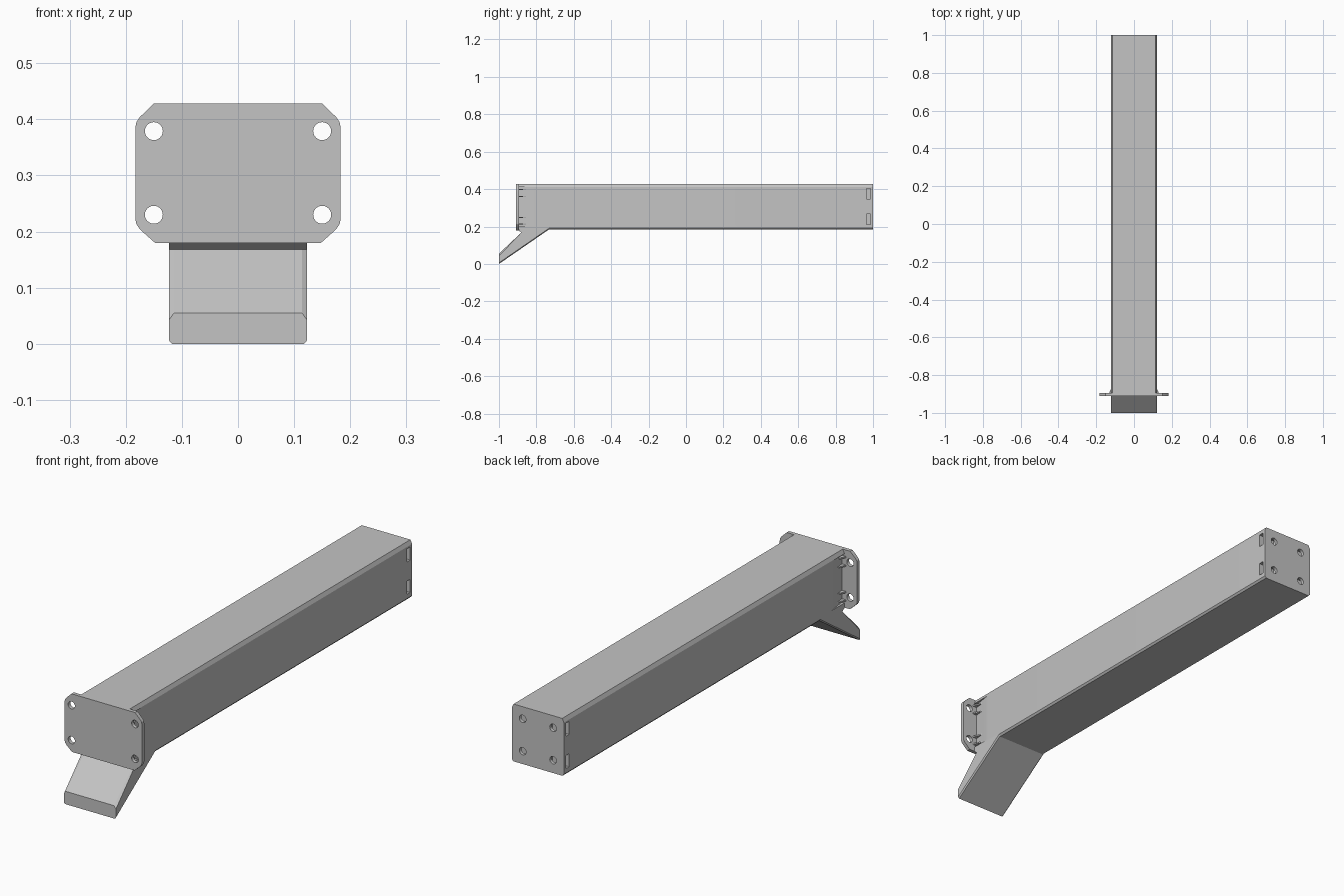
import bpy, bmesh, math

cube = bpy.data.objects.get("Cube")
if cube:
    bpy.data.objects.remove(cube, do_unlink=True)

grey = bpy.data.materials.new("plain grey")
grey.use_nodes = True
GREY = (0.55, 0.55, 0.55, 1)
grey.diffuse_color = GREY
grey.node_tree.nodes["Principled BSDF"].inputs["Base Color"].default_value = GREY


def prism(name, profile, axis, lo, hi):
    """Extrude a 2D profile along one axis between lo and hi."""
    place = {"x": lambda p, a: (a, p[0], p[1]),
             "y": lambda p, a: (p[0], a, p[1]),
             "z": lambda p, a: (p[0], p[1], a)}[axis]
    bm = bmesh.new()
    ends = [[bm.verts.new(place(p, a)) for p in profile] for a in (lo, hi)]
    for ring in ends:
        bm.faces.new(ring)
    n = len(profile)
    for i in range(n):
        j = (i + 1) % n
        bm.faces.new((ends[0][i], ends[0][j], ends[1][j], ends[1][i]))
    bmesh.ops.recalc_face_normals(bm, faces=bm.faces[:])
    mesh = bpy.data.meshes.new(name)
    bm.to_mesh(mesh)
    bm.free()
    mesh.materials.append(grey)
    obj = bpy.data.objects.new(name, mesh)
    bpy.context.collection.objects.link(obj)
    return obj


def rect(x0, x1, y0, y1):
    return [(x0, y0), (x1, y0), (x1, y1), (x0, y1)]


def circle(cx, cz, r, n=24):
    return [(cx + r * math.cos(i * math.tau / n), cz + r * math.sin(i * math.tau / n))
            for i in range(n)]


def activate(obj):
    bpy.ops.object.select_all(action="DESELECT")
    obj.select_set(True)
    bpy.context.view_layer.objects.active = obj


def cut(obj, cutter):
    cutter.hide_render = True
    mod = obj.modifiers.new("cut", "BOOLEAN")
    mod.operation, mod.solver, mod.object = "DIFFERENCE", "EXACT", cutter
    activate(obj)
    bpy.ops.object.modifier_apply(modifier=mod.name)
    bpy.data.objects.remove(cutter, do_unlink=True)


def bevel_between(obj, a, b, offset):
    """Chamfer the side edges that run between two profile points."""
    bm = bmesh.new()
    bm.from_mesh(obj.data)

    def at(v, p):
        return math.hypot(v.co.y - p[0], v.co.z - p[1]) < 0.02

    def runs(u, w):
        return (at(u, a) and at(w, b)) or (at(u, b) and at(w, a))
    edges = [e for e in bm.edges if runs(*e.verts)]
    bmesh.ops.bevel(bm, geom=edges, offset=offset, segments=1, affect="EDGES")
    bm.to_mesh(obj.data)
    bm.free()


def mirrored(half):
    return half + [(-x, z) for x, z in reversed(half)]


# Long beam with chamfered corners
TOP, BOTTOM, HALF = 0.428, 0.183, 0.123
beam = prism("beam", mirrored([(0.116, BOTTOM), (HALF, 0.191), (HALF, 0.412), (0.115, TOP)]),
             "y", -0.897, 1)

for s in (1, -1):
    # Slight waist behind the mounting plate
    waist = [(0.124, -0.795), (0.121, -0.825), (0.115, -0.86), (0.109, -0.91),
             (0.15, -0.91), (0.15, -0.795)]
    cut(beam, prism("waist_cutter", [(s * x, y) for x, y in waist], "z", 0.2, 0.41))
    # Rear bolt holes and the side slots that hold their nuts
    for z in (0.238, 0.376):
        cut(beam, prism("bolt_cutter", circle(s * 0.072, z, 0.016), "y", 0.92, 1.05))
        cut(beam, prism("slot_cutter", rect(*sorted((s * 0.045, s * 0.2)), 0.964, 0.986),
                        "z", z - 0.028, z + 0.028))

# Front mounting plate with clipped, softened corners and four holes
plate_half = [(0.148, 0.18), (0.175, 0.204), (0.181, 0.213), (0.183, 0.223),
              (0.183, 0.385), (0.181, 0.395), (0.175, 0.404), (0.15, TOP)]
plate = prism("mounting_plate", mirrored(plate_half), "y", -0.91, -0.894)
for x in (-0.15, 0.15):
    for z in (0.23, 0.379):
        cut(plate, prism("hole_cutter", circle(x, z, 0.016), "y", -1, -0.8))

# Small tapered ribs beside each plate hole
for side, s in (("left", 1), ("right", -1)):
    for i, z in enumerate((0.212, 0.248, 0.361, 0.398)):
        prism(f"{side}_rib_{i + 1}", [(s * 0.1, -0.897), (s * 0.132, -0.897), (s * 0.113, -0.85)],
              "z", z - 0.003, z + 0.003)

# Sloping foot under the front end
toe, lip, neck, heel = (-1, 0), (-1, 0.055), (-0.88, 0.168), (-0.71, 0.2)
foot = prism("sloping_foot", [toe, lip, neck, (-0.9, 0.183), (-0.9, 0.2), heel],
             "x", -HALF, HALF)
bevel_between(foot, lip, neck, 0.009)
bevel_between(foot, toe, heel, 0.005)

for obj in (beam, plate):
    activate(obj)
    bpy.ops.object.shade_smooth_by_angle(angle=math.radians(20))
